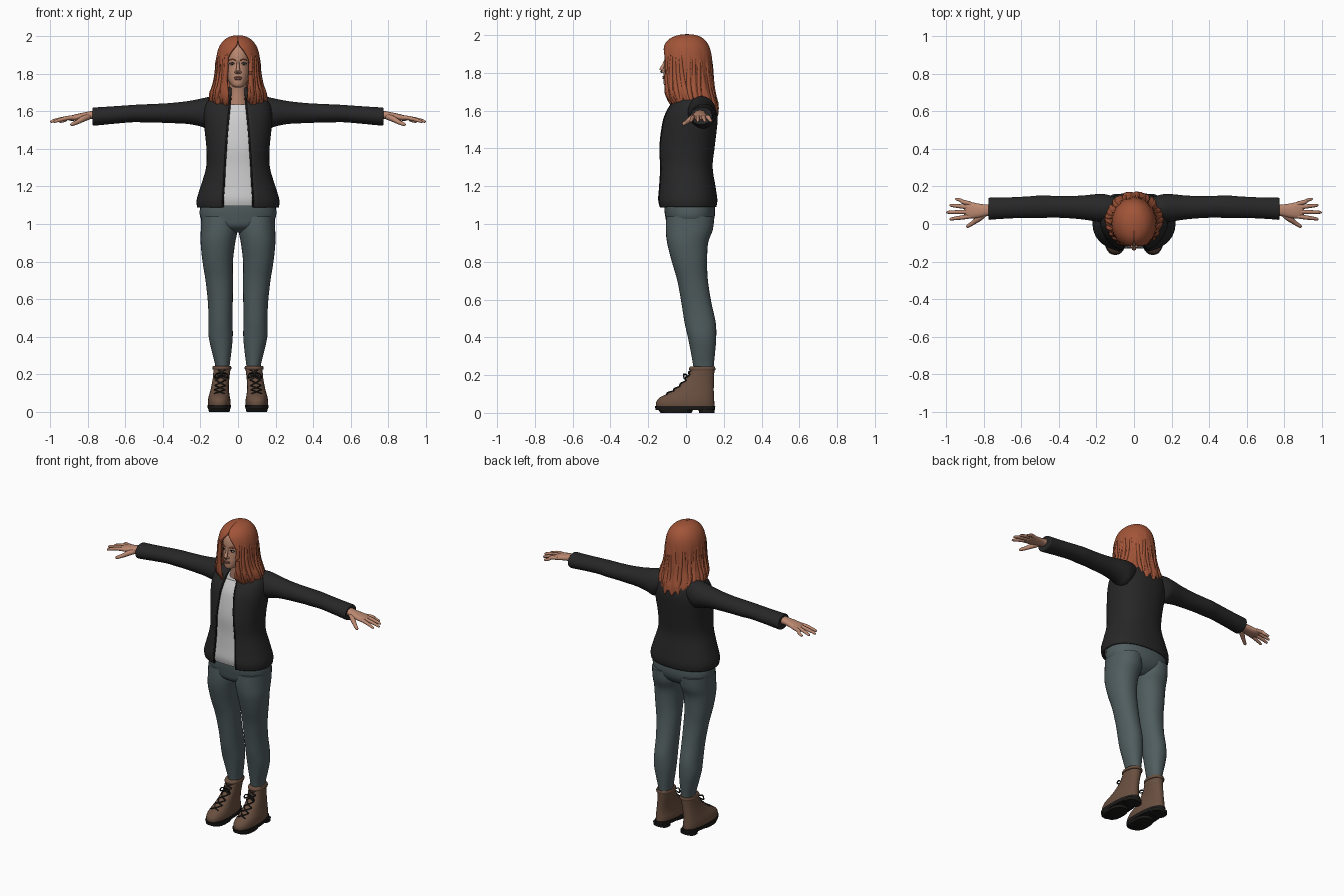
import bpy, bmesh, math, random
from mathutils import Vector

random.seed(4)


def material(name, r, g, b):
    m = bpy.data.materials.new(name)
    m.diffuse_color = (r, g, b, 1)
    return m


HAIR = material("auburn hair", 0.36, 0.09, 0.04)
SKIN = material("skin", 0.50, 0.25, 0.165)
LIPS = material("lips", 0.33, 0.13, 0.10)
BLACK = material("black jacket", 0.02, 0.02, 0.02)
WHITE = material("pale shirt", 0.62, 0.62, 0.62)
TROUSER = material("slate trousers", 0.08, 0.11, 0.115)
LEATHER = material("brown leather", 0.14, 0.078, 0.05)
DARK = material("dark rubber", 0.012, 0.011, 0.01)


def smooth(pts, k=4):
    """Catmull-Rom through tuples."""
    out = []
    for i in range(len(pts) - 1):
        p0, p1, p2, p3 = pts[max(i - 1, 0)], pts[i], pts[i + 1], pts[min(i + 2, len(pts) - 1)]
        for j in range(k):
            u = j / k
            out.append(tuple(0.5 * (2 * b + (c - a) * u + (2 * a - 5 * b + 4 * c - d) * u * u
                                    + (3 * b - a - 3 * c + d) * u ** 3)
                             for a, b, c, d in zip(p0, p1, p2, p3)))
    return out + [tuple(pts[-1])]


def build(name, rings, mat, closed=True, caps=(True, True), mirror=False, thick=0, angle=60):
    """Skin a list of point rings into one smooth object."""
    bm = bmesh.new()
    rows = [[bm.verts.new(p) for p in ring] for ring in rings]
    n = len(rows[0])
    for r0, r1 in zip(rows, rows[1:]):
        for i in range(n if closed else n - 1):
            j = (i + 1) % n
            bm.faces.new((r0[i], r0[j], r1[j], r1[i]))
    for cap, row in zip(caps, (rows[0], rows[-1])):
        if cap:
            bm.faces.new(row)
    bmesh.ops.recalc_face_normals(bm, faces=bm.faces)
    me = bpy.data.meshes.new(name)
    bm.to_mesh(me)
    bm.free()
    ob = bpy.data.objects.new(name, me)
    bpy.context.collection.objects.link(ob)
    me.materials.append(mat)
    bpy.ops.object.select_all(action='DESELECT')
    bpy.context.view_layer.objects.active = ob
    ob.select_set(True)
    bpy.ops.object.shade_smooth_by_angle(angle=math.radians(angle))
    if thick:
        s = ob.modifiers.new("thickness", 'SOLIDIFY')
        s.thickness, s.offset = thick, 0
    if mirror:
        ob.modifiers.new("mirror", 'MIRROR').use_mirror_merge = False
    return ob


def loft(name, sections, mat, axis='z', n=2.0, segs=32, taper=0, warp=None, **kw):
    """Sections: (station, centre, half width, front, back[, half opening])."""
    rings = []
    is_open = len(sections[0]) > 5
    for sec in smooth(sections):
        s, c, h, f, b = sec[:5]
        t0 = math.asin(min(1, (max(sec[5], 0) / h) ** (n / 2))) if is_open else 0
        ring = []
        for i in range(segs):
            t = t0 + (2 * math.pi - 2 * t0) * i / (segs - 1 if is_open else segs)
            sn, cs = math.sin(t), math.cos(t)
            p = math.copysign(abs(sn) ** (2 / n), sn) * (1 + taper * cs)
            q = math.copysign(abs(cs) ** (2 / n), cs)
            k, ds = warp(t, s) if warp else (1, 0)
            u, v = c + h * p * k, (f + b) / 2 - (b - f) / 2 * q * k
            ring.append((u, v, s + ds) if axis == 'z' else (s + ds, u, v))
        rings.append(ring)
    return build(name, rings, mat, closed=not is_open, **kw)


def tube(name, pts, mat, segs=10, k=4, **kw):
    """Sweep a circle through (x, y, z, radius) points."""
    path = smooth(pts, k)
    rings = []
    for i, p in enumerate(path):
        d = Vector(path[min(i + 1, len(path) - 1)][:3]) - Vector(path[max(i - 1, 0)][:3])
        q = d.to_track_quat('Z', 'Y')
        rings.append([Vector(p[:3]) + q @ Vector((math.cos(a), math.sin(a), 0)) * max(p[3], 0.0008)
                      for a in (2 * math.pi * j / segs for j in range(segs))])
    return build(name, rings, mat, **kw)


def blob(name, x, y, z, rx, ry, rz, mat, **kw):
    secs = [(z - rz * math.cos(a), x, max(rx * math.sin(a), .0003), y - ry * math.sin(a), y + ry * math.sin(a))
            for a in (math.pi * i / 6 for i in range(7))]
    return loft(name, secs, mat, segs=16, **kw)


# Trousers: hips and mirrored legs
loft("hips", [(.955, 0, .06, -.05, .08), (.985, 0, .15, -.095, .125), (1.03, 0, .199, -.108, .15),
              (1.1, 0, .2, -.115, .152), (1.2, 0, .17, -.1, .13)], TROUSER, n=2.3)
loft("leg", [(.2, .083, .036, .045, .145), (.25, .083, .039, .038, .147), (.32, .087, .052, .026, .154),
             (.4, .092, .064, .01, .16), (.48, .093, .064, -.008, .157), (.58, .094, .066, -.024, .135),
             (.7, .1, .073, -.046, .116), (.8, .108, .081, -.075, .112), (.9, .107, .092, -.1, .117),
             (.97, .1, .098, -.107, .142), (1.04, .1, .096, -.105, .15)], TROUSER, n=2.15, mirror=True)

# Boots: leather upper, collar, sole, pads and laces
boot = [(.025, .1, .058, -.157, .15), (.055, .1, .06, -.159, .15), (.082, .1, .056, -.138, .148),
        (.11, .098, .05, -.085, .147), (.14, .095, .046, -.042, .147), (.18, .09, .044, 0, .148),
        (.22, .086, .045, .02, .15), (.24, .085, .046, .026, .151)]
loft("boot", boot, LEATHER, n=2.3, taper=.1, mirror=True)
tube_ring = [(.225, .086, .049, .018, .154), (.235, .086, .051, .016, .156), (.245, .086, .047, .022, .152)]
loft("boot_collar", tube_ring, LEATHER, n=2.3, mirror=True)
loft("sole", [(.014, .1, .06, -.16, .152), (.036, .1, .063, -.165, .155)], DARK, n=2.4, taper=.1, mirror=True)
loft("ball_pad", [(0, .1, .055, -.135, .03), (.02, .1, .06, -.15, .04)], DARK, n=2.5, mirror=True)
loft("heel_pad", [(0, .1, .052, .07, .15), (.02, .1, .053, .065, .153)], DARK, n=2.6, mirror=True)
rows = smooth(boot)[10:28:3]
for i, (r0, r1) in enumerate(zip(rows, rows[1:])):
    for side in (-1, 1):
        pts = [(r0[1] - side * .028, r0[3] + .01, r0[0], .004),
               (r0[1], (r0[3] + r1[3]) / 2 - .004, (r0[0] + r1[0]) / 2, .004),
               (r1[1] + side * .028, r1[3] + .01, r1[0], .004)]
        tube(f"lace_{i}_{side}", pts, DARK, segs=6, mirror=True)
for side in (-1, 1):
    tube(f"lace_bow_{side}", [(.088, .005, .2, .004), (.088 + side * .025, -.012, .205, .004),
                              (.088 + side * .035, -.008, .18, .004), (.088, .002, .195, .004)],
         DARK, segs=6, mirror=True)

# Jacket with a front opening, shirt beneath
jacket = [(1.09, 0, .212, -.138, .155, .08), (1.13, 0, .214, -.146, .16, .08), (1.2, 0, .193, -.141, .15, .075),
          (1.3, 0, .164, -.137, .135, .07), (1.4, 0, .162, -.14, .145, .064), (1.5, 0, .172, -.127, .157, .056),
          (1.57, 0, .176, -.11, .162, .05), (1.63, 0, .168, -.078, .15, .044), (1.67, 0, .135, -.045, .125, .04),
          (1.695, 0, .085, -.03, .1, .035), (1.725, 0, .066, -.028, .088, .034)]
loft("jacket", jacket, BLACK, n=2.3, segs=48, caps=(False, False), thick=.012)
loft("shirt", [(z + .006, 0, h * .95, f + .014, b - .014) for z, _, h, f, b, _ in jacket[:8]], WHITE, n=2.3)
zips = []
for z, _, h, f, b, o in jacket[:9]:
    c = math.sqrt(1 - (o / h) ** 2.3) ** (2 / 2.3)
    zips.append((o, (f + b) / 2 - (b - f) / 2 * c - .004, z, .005))
tube("zip_edge", zips, DARK, segs=6, mirror=True)
tube("hem", [(.212 * math.sin(t), .008 - .146 * math.cos(t), 1.098, .007)
             for t in (.4 + (2 * math.pi - .8) * i / 24 for i in range(25))], BLACK, segs=8, k=2)

# Sleeves, stations along x
loft("sleeve", [(.09, .075, .065, 1.55, 1.675), (.15, .083, .075, 1.505, 1.677), (.2, .086, .073, 1.52, 1.667),
                (.27, .088, .064, 1.533, 1.654), (.35, .09, .059, 1.537, 1.645), (.43, .092, .058, 1.54, 1.64),
                (.5, .092, .06, 1.541, 1.637), (.56, .09, .057, 1.542, 1.634), (.66, .086, .056, 1.534, 1.627),
                (.74, .083, .058, 1.526, 1.622), (.772, .081, .058, 1.525, 1.62), (.773, .08, .045, 1.54, 1.61)],
     BLACK, axis='x', mirror=True)

# Hands
loft("palm", [(.75, .075, .032, 1.557, 1.606), (.79, .073, .031, 1.558, 1.6), (.83, .071, .038, 1.554, 1.592),
              (.87, .073, .044, 1.55, 1.583), (.895, .076, .04, 1.55, 1.575), (.905, .076, .03, 1.555, 1.57)],
     SKIN, axis='x', n=2.3, segs=20, mirror=True)
fingers = [("index_finger", .042, .026, .983), ("middle_finger", .065, .062, 1.0),
           ("ring_finger", .088, .1, .983), ("little_finger", .108, .132, .952)]
for name, y0, y1, x1 in fingers:
    tube(name, [(.87, y0, 1.567, .012), (.91, y0 * .6 + y1 * .4, 1.564, .0115),
                (x1 - .03, y0 * .25 + y1 * .75, 1.553, .0095), (x1 - .006, y1, 1.545, .007),
                (x1, y1, 1.543, .002)], SKIN, mirror=True)
tube("thumb", [(.795, .055, 1.572, .016), (.825, .03, 1.56, .016), (.855, .008, 1.543, .012),
               (.885, -.012, 1.53, .009), (.893, -.016, 1.527, .002)], SKIN, mirror=True)

# Neck and head
loft("neck", [(1.59, 0, .075, -.035, .085), (1.66, 0, .055, -.04, .075), (1.72, 0, .047, -.045, .062),
              (1.79, 0, .048, -.06, .06)], SKIN)
loft("head", [(1.727, 0, .016, -.104, -.06), (1.738, 0, .035, -.117, -.02), (1.765, 0, .052, -.12, .03),
              (1.8, 0, .063, -.118, .06), (1.85, 0, .069, -.114, .09), (1.9, 0, .072, -.113, .1),
              (1.94, 0, .066, -.1, .095), (1.97, 0, .045, -.06, .07)], SKIN, n=2.1)
tube("nose", [(0, -.108, 1.868, .007), (0, -.12, 1.84, .008), (0, -.13, 1.815, .012), (0, -.122, 1.803, .008)], SKIN)
blob("nostril", .01, -.12, 1.808, .008, .009, .007, SKIN, mirror=True)
blob("upper_lip", 0, -.117, 1.78, .023, .007, .005, LIPS)
blob("lower_lip", 0, -.117, 1.772, .02, .008, .006, LIPS)
blob("eye", .03, -.101, 1.851, .014, .009, .006, WHITE, mirror=True)
blob("iris", .03, -.106, 1.851, .005, .006, .005, DARK, mirror=True)
tube("eyelid", [(.015, -.109, 1.853, .002), (.03, -.109, 1.859, .003), (.046, -.1, 1.853, .002)], DARK, segs=6, mirror=True)
tube("brow", [(.012, -.112, 1.871, .003), (.03, -.107, 1.877, .0035), (.05, -.094, 1.872, .002)], HAIR, segs=6, mirror=True)

# Hair shell parted over the face, with loose locks
hair = [(1.615, 0, .135, -.07, .165, .06), (1.645, 0, .144, -.095, .162, .05), (1.69, 0, .14, -.113, .148, .05),
        (1.74, 0, .124, -.12, .14, .055), (1.8, 0, .113, -.125, .135, .06), (1.87, 0, .11, -.124, .131, .058),
        (1.915, 0, .103, -.119, .124, .036), (1.95, 0, .089, -.106, .11, .008), (1.978, 0, .065, -.078, .085, 0),
        (1.993, 0, .036, -.04, .052, 0), (1.998, 0, .006, 0, .012, 0)]


def waves(t, z):
    low = max(0, min(1, (1.95 - z) / .25))
    return (1 + low * (.025 * math.sin(13 * t + 20 * z) + .015 * math.sin(29 * t - 15 * z)),
            max(0, (1.68 - z) / .06) * (.018 * math.sin(17 * t) + .022 * math.cos(t)))


loft("hair", hair, HAIR, segs=90, warp=waves, caps=(False, True), thick=.014)
for i in range(22):
    t = .62 + (2 * math.pi - 1.24) * i / 21 + random.uniform(-.06, .06)
    drift, pts = random.uniform(-.12, .12), []
    for sec, r in zip(reversed(hair[:7]), (.003, .01, .013, .014, .015, .012, .002)):
        z, _, h, f, b, _ = sec
        a = t + drift * math.sin(9 * z)
        pts.append((h * math.sin(a), (f + b) / 2 - (b - f) / 2 * math.cos(a), z + .015 * math.cos(t), r))
    tube(f"hair_lock_{i}", pts, HAIR, segs=8)
